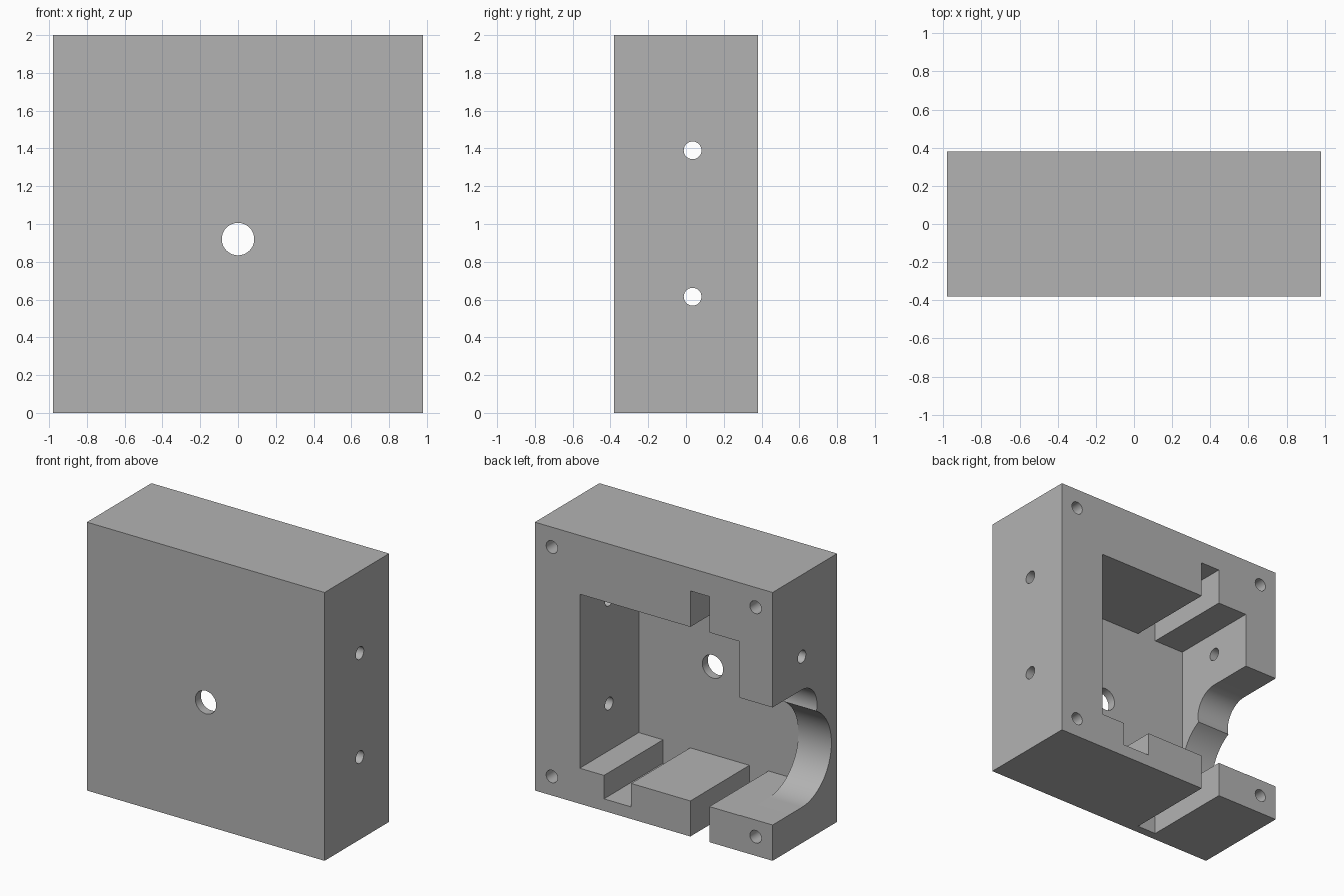
import bpy, bmesh, math
from mathutils import Vector

cube = bpy.data.objects.get("Cube")
if cube:
    bpy.data.objects.remove(cube, do_unlink=True)

HX, HY, TOP = 0.98, 0.38, 2.0      # half width, half depth, height
FLOOR_Y = -0.315                   # inner face of the front wall
AXIS_Y = 0.035                     # depth of the side bores
OUT = 0.1                          # cutter overshoot

grey = bpy.data.materials.new("plain grey")
grey.use_nodes = True
grey.diffuse_color = (0.45, 0.45, 0.45, 1)
grey.node_tree.nodes["Principled BSDF"].inputs["Base Color"].default_value = (0.45, 0.45, 0.45, 1)


def prism(name, profile, axis, start, end):
    """Extrude a profile along x (profile in y, z) or y (profile in x, z)."""
    bm = bmesh.new()
    place = (lambda a, b: (start, a, b)) if axis == "x" else (lambda a, b: (a, start, b))
    face = bm.faces.new([bm.verts.new(place(a, b)) for a, b in profile])
    side = bmesh.ops.extrude_face_region(bm, geom=[face])["geom"]
    step = Vector((end - start, 0, 0)) if axis == "x" else Vector((0, end - start, 0))
    bmesh.ops.translate(bm, vec=step, verts=[v for v in side if isinstance(v, bmesh.types.BMVert)])
    bmesh.ops.recalc_face_normals(bm, faces=bm.faces)
    mesh = bpy.data.meshes.new(name)
    bm.to_mesh(mesh)
    bm.free()
    mesh.materials.append(grey)
    obj = bpy.data.objects.new(name, mesh)
    bpy.context.collection.objects.link(obj)
    return obj


def arc(a, b, r, a0, a1, n):
    return [(a + r * math.cos(a0 + (a1 - a0) * i / n),
             b + r * math.sin(a0 + (a1 - a0) * i / n)) for i in range(n + 1)]


def bore(name, a, b, r, axis, start, end):
    return prism(name, arc(a, b, r, 0, math.tau, 40)[:-1], axis, start, end)


def cut(body, cutter):
    cutter.hide_render = True
    mod = body.modifiers.new(cutter.name, "BOOLEAN")
    mod.operation, mod.solver, mod.object = "DIFFERENCE", "EXACT", cutter
    bpy.context.view_layer.objects.active = body
    bpy.ops.object.modifier_apply(modifier=mod.name)
    bpy.data.objects.remove(cutter, do_unlink=True)


# Solid block
body = prism("housing", [(-HX, 0), (HX, 0), (HX, TOP), (-HX, TOP)], "y", -HY, HY)

# Pocket open to the back, with a top slot, a bottom slot and a shallow groove
lo, hi = 0.265, 1.562
pocket = [(0.61, lo), (0.61, hi), (-0.302, hi), (-0.302, 1.83), (-0.459, 1.83),
          (-0.459, hi), (-0.707, hi), (-0.707, lo), (-0.459, lo), (-0.459, -OUT),
          (-0.302, -OUT), (-0.302, lo), (0.186, lo), (0.186, 0.09), (0.41, 0.09), (0.41, lo)]
cut(body, prism("pocket", pocket, "y", FLOOR_Y, HY + OUT))

# Side opening: a large round seat with a smaller round above it, open to the back
z1, r1, z2, r2 = 0.615, 0.348, 0.965, 0.178
gap = z2 - z1
rise = (gap ** 2 + r1 ** 2 - r2 ** 2) / (2 * gap)
half = math.sqrt(r1 ** 2 - rise ** 2)
seat = arc(AXIS_Y, z1, r1, 1.5 * math.pi, math.atan2(rise, -half), 40)
neck = arc(AXIS_Y, z2, r2, math.atan2(rise - gap, -half) % math.tau, math.pi / 2, 20)
opening = [(HY + OUT, z1 - r1)] + seat + neck[1:] + [(HY + OUT, z2 + r2)]
cut(body, prism("side_opening", opening, "x", -HX - OUT, -0.7))

# Shaft hole in the front wall
cut(body, bore("shaft_hole", 0, 0.92, 0.086, "y", -HY - OUT, 0))

# Side holes
cut(body, bore("upper_side_hole", AXIS_Y, 1.39, 0.047, "x", -HX - OUT, HX + OUT))
cut(body, bore("lower_side_hole", AXIS_Y, z1, 0.047, "x", 0.4, HX + OUT))

# Blind screw holes in the back corners
for x in (-0.84, 0.84):
    for z in (0.142, 1.852):
        cut(body, bore("screw_hole", x, z, 0.047, "y", HY - 0.4, HY + OUT))

bpy.ops.object.select_all(action="DESELECT")
body.select_set(True)
bpy.context.view_layer.objects.active = body
bpy.ops.object.shade_smooth_by_angle(angle=math.radians(30))
